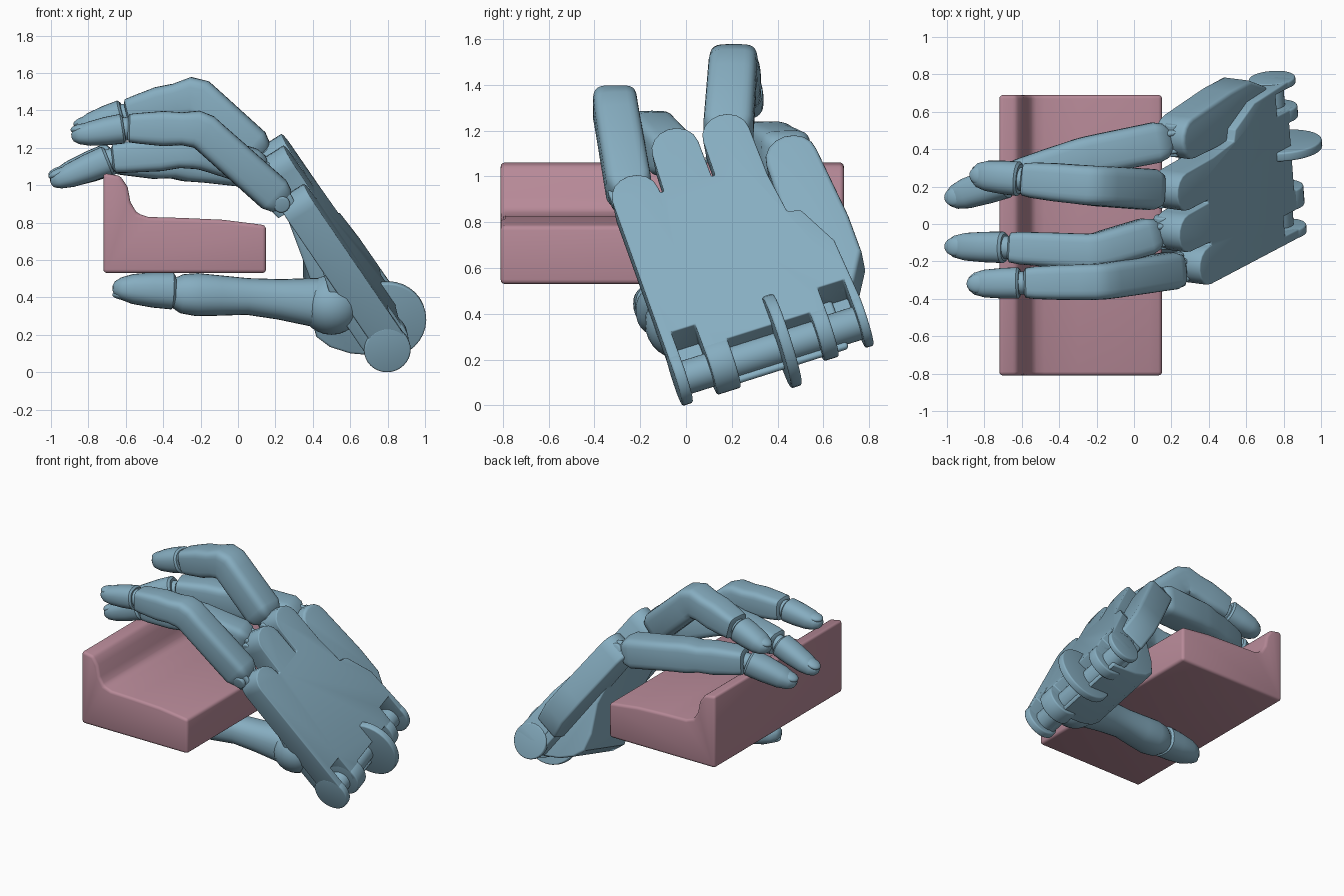
import bpy, bmesh, math
from mathutils import Vector, Matrix

if "Cube" in bpy.data.objects:
    bpy.data.objects.remove(bpy.data.objects["Cube"])

def material(name, rgb):
    m = bpy.data.materials.new(name)
    m.diffuse_color = (*rgb, 1)
    m.use_nodes = True
    m.node_tree.nodes["Principled BSDF"].inputs["Base Color"].default_value = m.diffuse_color
    return m

BLUE = material("blue", (0.24, 0.42, 0.53))
PINK = material("pink", (0.47, 0.25, 0.31))

# Hand frame: V across the palm, U towards the fingers, N out of the back
U = Vector((-.54, -.29, .79)).normalized()
V = Vector((-.07, .95, .30)).normalized()
N = V.cross(U).normalized()
V = U.cross(N)
P0 = Vector((.80, .05, .155))

def frame(x, y, z, origin):
    m = Matrix((x, y, z)).transposed().to_4x4()
    m.translation = origin
    return m

FLAT = frame(V, U, N, P0)        # outlines (v, u), depth n
ACROSS = frame(U, N, V, P0)      # outlines (u, n), depth v

def finish(name, bm, mat):
    bmesh.ops.recalc_face_normals(bm, faces=bm.faces[:])
    me = bpy.data.meshes.new(name)
    bm.to_mesh(me)
    bm.free()
    me.materials.append(mat)
    ob = bpy.data.objects.new(name, me)
    bpy.context.collection.objects.link(ob)
    return ob

def prism(name, pts, lo, hi, m, mat=BLUE, bevel=.02):
    bm = bmesh.new()
    a = [bm.verts.new((x, y, lo)) for x, y in pts]
    b = [bm.verts.new((x, y, hi)) for x, y in pts]
    n = len(pts)
    bm.faces.new(a[::-1])
    bm.faces.new(b)
    for i in range(n):
        bm.faces.new((a[i], a[(i + 1) % n], b[(i + 1) % n], b[i]))
    bmesh.ops.recalc_face_normals(bm, faces=bm.faces[:])
    if bevel:
        sharp = [e for e in bm.edges if e.calc_face_angle(0) > .7]
        bmesh.ops.bevel(bm, geom=sharp, offset=bevel, segments=3, profile=.5,
                        affect='EDGES', clamp_overlap=True)
    bm.transform(m)
    return finish(name, bm, mat)

def disc(name, u, n, r, lo, hi, bevel=.01):
    pts = [(u + r * math.cos(t * math.tau / 32), n + r * math.sin(t * math.tau / 32)) for t in range(32)]
    return prism(name, pts, lo, hi, ACROSS, BLUE, bevel)

def tube(name, stations, power=3.2, ref=(0, 1, 0), seg=28):
    """Sweep a rounded-box section through (point, half width, half height)."""
    bm = bmesh.new()
    P = [Vector(s[0]) for s in stations]
    rings = []
    for i, (_, w, h) in enumerate(stations):
        d0 = (P[i] - P[max(i - 1, 0)]).normalized()
        d1 = (P[min(i + 1, len(P) - 1)] - P[i]).normalized()
        t = (d0 + d1).normalized()
        side = (Vector(ref) - t * t.dot(Vector(ref))).normalized()
        up = t.cross(side)
        ring = []
        for k in range(seg):
            c, s = math.cos(k * math.tau / seg), math.sin(k * math.tau / seg)
            x = math.copysign(abs(c) ** (2 / power), c) * w
            y = math.copysign(abs(s) ** (2 / power), s) * h
            ring.append(bm.verts.new(P[i] + side * x + up * y))
        rings.append(ring)
    for a, b in zip(rings, rings[1:]):
        for k in range(seg):
            bm.faces.new((a[k], a[(k + 1) % seg], b[(k + 1) % seg], b[k]))
    bm.faces.new(rings[0][::-1])
    bm.faces.new(rings[-1])
    return finish(name, bm, BLUE)

def ellipsoid(name, c, axes, radii):
    bm = bmesh.new()
    bmesh.ops.create_uvsphere(bm, u_segments=24, v_segments=14, radius=1)
    bm.transform(frame(*axes, c) @ Matrix.Diagonal((*radii, 1)))
    return finish(name, bm, BLUE)

def nail(name, tip, d, side, lift, sign):
    up = d.cross(side).normalized()
    up = up * sign if up.z > 0 else -up * sign
    ellipsoid(name, tip - d * .06 + up * lift, (d, up.cross(d), up), (.06, .05, .025))

def fingertip(name, a, b, w):
    a, b = Vector(a), Vector(b)
    at = a.lerp
    tube(name, [(a, w * .86, w * .8), (at(b, .04), w, w * .95), (at(b, .35), w * .97, w * .9),
                (at(b, .68), w * .88, w * .76), (at(b, .87), w * .7, w * .56),
                (at(b, .97), w * .42, w * .34), (b, w * .15, w * .12)], 2.4)

# Held block with a raised ridge along one edge
TO_Y = frame(Vector((1, 0, 0)), Vector((0, 0, 1)), Vector((0, -1, 0)), Vector())
prism("held_block", [(-.72, .53), (.15, .53), (.15, .785), (.08, .795), (-.08, .815), (-.3, .825),
                     (-.48, .83), (-.54, .85), (-.575, .91), (-.59, .99), (-.63, 1.05), (-.72, 1.065)],
      -.69, .81, TO_Y, PINK, .02)

# Palm plate: three rounded knuckles, wrist end notched between lugs
outline = []
for c, top, slot in ((0, 1.0, .89), (.235, 1.17, .89), (.465, 1.16, .79)):
    for k in range(9):
        t = math.pi * (1 - k / 8)
        outline.append((c + .105 * math.cos(t), top - .105 + .105 * math.sin(t)))
    outline += [(c + .107, slot - .02), (c + .123, slot - .02)] if c < .4 else [(.575, slot)]
outline += [(.6, .58), (.66, .56), (.75, .36), (.77, .03), (.77, -.03), (.73, -.03), (.73, .15), (.61, .15),
            (.61, -.03), (.54, -.03), (.54, .04), (.16, .04), (.16, -.03), (.05, -.03), (.05, .16),
            (-.06, .16), (-.06, -.03), (-.11, -.03)]
prism("palm_plate", outline, -.06, .11, FLAT, bevel=.018)

# Separate thumb-side slab carrying the outer knuckle
slab = [(.58, .4), (.59, .88)]
slab += [(.705 + .115 * math.cos(t), .88 + .11 * math.sin(t)) for t in [math.pi * (1 - k / 8) for k in range(1, 9)]]
slab += [(.85, .5), (.85, .3), (.77, .15), (.6, .15)]
prism("side_knuckle_slab", slab, -.13, .06, FLAT)

# Heel of the palm and the floor under the wrist slots
prism("palm_heel", [(-.1, -.05), (.03, -.21), (.12, -.28), (.21, -.31), (.33, -.27), (.51, -.16),
                    (.85, -.08), (.85, -.03), (-.1, -.03)], .1, .66, ACROSS, bevel=.03)
prism("wrist_floor", [(-.06, -.05), (-.03, -.12), (.35, -.12), (.6, -.05)], -.1, .76, ACROSS, bevel=.01)

# Wrist hinge: lugs, axle and protruding disc
for i, (lo, hi) in enumerate(((-.11, -.06), (.05, .16), (.54, .61), (.73, .77))):
    disc(f"wrist_lug_{i}", .0, -.01, .125, lo, hi)
disc("wrist_axle", 0, -.03, .075, -.09, .75)
disc("wrist_disc", -.005, .025, .21, .365, .415)

# Fingers: palm position (v, u), middle joint, end joint, tip
fingers = {
    "little": ((-.01, 1.0), (-.2, -.31, 1.30), (-.6, -.315, 1.305), (-.89, -.32, 1.26), .10),
    "ring": ((.235, 1.1), (-.22, -.15, 1.19), (-.68, -.125, 1.14), (-1.0, -.12, 1.01), .10),
    "middle": ((.465, 1.09), (-.225, .205, 1.475), (-.6, .24, 1.375), (-.87, .265, 1.29), .11),
    "index": ((.705, .93), (-.26, .36, 1.13), (-.67, .235, 1.145), (-1.0, .13, 1.02), .11),
}
for name, ((a, b), pip, dip, tip, w) in fingers.items():
    base = FLAT @ Vector((a, b, -.04))
    pip, dip, tip = Vector(pip), Vector(dip), Vector(tip)
    d0, d1, d2 = (pip - base).normalized(), (dip - pip).normalized(), (tip - dip).normalized()
    s = .0 if name == "little" else .05
    tube(name + "_finger", [
        (base + d0 * (s - .03), w * .5, w * .5), (base + d0 * s, w * .85, w * .8),
        (base + d0 * (s + .05), w, w), (pip - d0 * .09, w * .98, w * .98),
        (pip - d0 * .025, w * .97, w), (pip + d1 * .025, w * .97, w),
        (pip + d1 * .1, w * .95, w * .88), (pip + d1 * .2, w * .93, w * .94),
        (dip - d1 * .07, w * .87, w * .82), (dip - d1 * .02, w * .8, w * .76),
        (dip - d1 * .01, w * .6, w * .6)], 4.2)
    tube(name + "_end_joint", [(dip - d1 * .04, .062, .062), (dip + d2 * .05, .062, .062)], 2)
    fingertip(name + "_fingertip", dip + d2 * .01, tip, w * .84)
    nail(name + "_nail", tip, d2, Vector((0, 1, 0)), .035, 1)
    # forked knuckle hinge
    for k in (-.05, .05):
        tube(name + "_hinge", [(base + V * k - U * .06, .018, .06), (base + V * k, .018, .07),
                               (base + V * k + d0 * .1, .018, .06)], 3, V)
    disc(name + "_knuckle_pin", b, -.04, .045, a - .09, a + .09)

# Thumb beneath the block
ellipsoid("thumb_ball", Vector((.5, -.02, .36)), (Vector((1, 0, 0)), Vector((0, 1, 0)), Vector((0, 0, 1))),
          (.165, .16, .16))
tube("thumb", [((.58, -.0, .35), .1, .1), ((.5, -.01, .36), .13, .14), ((.4, -.02, .375), .125, .13),
               ((.22, -.045, .39), .108, .108), ((.05, -.065, .405), .1, .098), ((-.1, -.085, .41), .112, .108),
               ((-.22, -.1, .415), .12, .115), ((-.3, -.11, .42), .11, .105), ((-.345, -.115, .425), .085, .08)], 2.3)
tip = Vector((-.67, -.15, .45))
fingertip("thumb_tip", (-.34, -.115, .435), tip, .105)
nail("thumb_nail", tip, Vector((-.97, -.1, .05)).normalized(), Vector((0, 1, 0)), .035, -1)

# Smooth shading with crisp edges
bpy.ops.object.select_all(action='SELECT')
bpy.context.view_layer.objects.active = bpy.data.objects["palm_plate"]
bpy.ops.object.shade_smooth_by_angle(angle=math.radians(35))
